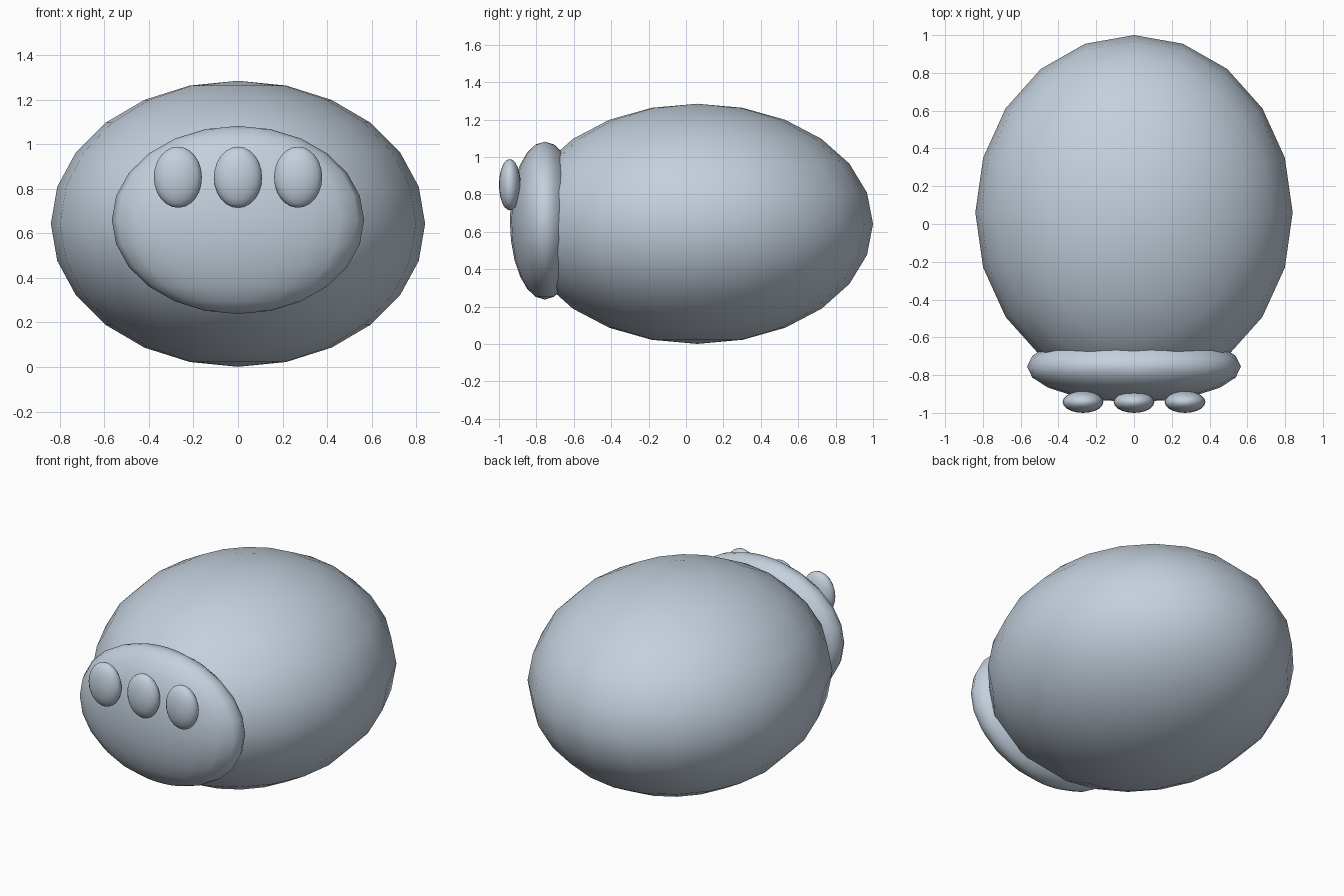
import bpy

# Remove the default cube
cube = bpy.data.objects.get("Cube")
if cube:
    bpy.data.objects.remove(cube, do_unlink=True)

# Single blue-grey finish for every part
COLOUR = (0.55, 0.63, 0.72, 1.0)
finish = bpy.data.materials.new("blue_grey")
finish.use_nodes = True
finish.diffuse_color = COLOUR
finish.node_tree.nodes["Principled BSDF"].inputs["Base Color"].default_value = COLOUR


def ellipsoid(name, centre, radii):
    """Smooth-shaded, coarse ellipsoid with upright poles."""
    bpy.ops.mesh.primitive_uv_sphere_add(segments=20, ring_count=12, radius=1, location=centre)
    obj = bpy.context.object
    obj.name = obj.data.name = name
    obj.scale = radii
    bpy.ops.object.transform_apply(location=False, rotation=False, scale=True)
    bpy.ops.object.shade_smooth()
    obj.data.materials.append(finish)
    return obj


# Egg-shaped body
ellipsoid("body", (0, 0.06, 0.643), (0.84, 0.94, 0.642))

# Flattened disc on the front
ellipsoid("front_pad", (0, -0.755, 0.66), (0.566, 0.187, 0.422))

# Row of three small knobs on the disc
for name, x in (("right_knob", -0.27), ("middle_knob", 0), ("left_knob", 0.27)):
    ellipsoid(name, (x, -0.942, 0.852), (0.108, 0.058, 0.137))
